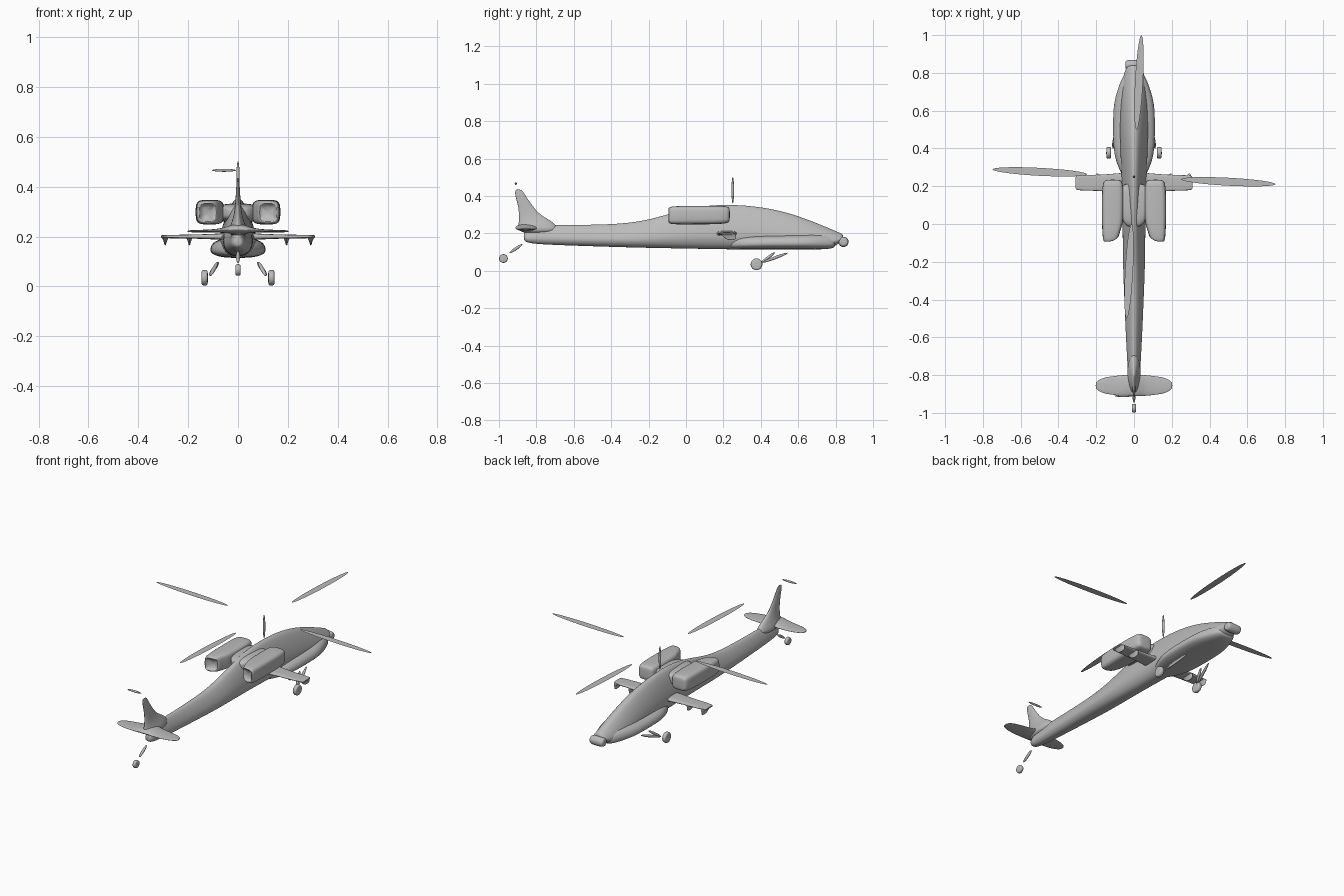
import bpy, bmesh, math
from mathutils import Vector

cube = bpy.data.objects.get("Cube")
if cube:
    bpy.data.objects.remove(cube, do_unlink=True)

grey = bpy.data.materials.new("plain grey")
grey.use_nodes = True
grey.diffuse_color = (0.5, 0.5, 0.5, 1)
grey.node_tree.nodes["Principled BSDF"].inputs["Base Color"].default_value = (0.5, 0.5, 0.5, 1)


def finish(name, bm, sub=0):
    bmesh.ops.recalc_face_normals(bm, faces=bm.faces)
    me = bpy.data.meshes.new(name)
    bm.to_mesh(me)
    bm.free()
    me.materials.append(grey)
    ob = bpy.data.objects.new(name, me)
    bpy.context.collection.objects.link(ob)
    if sub:
        ob.modifiers.new("smooth", "SUBSURF").levels = sub
        ob.modifiers["smooth"].render_levels = sub
    bpy.ops.object.select_all(action="DESELECT")
    ob.select_set(True)
    bpy.context.view_layer.objects.active = ob
    bpy.ops.object.shade_smooth_by_angle(angle=math.radians(50))
    return ob


def loft(name, axis, rows, square=1.0, taper=0.0, sides=20):
    """Rows: position along axis, then centre pair and half-size pair of the other axes."""
    bm = bmesh.new()
    rings = []
    for s, c1, c2, h1, h2 in rows:
        ring = []
        for i in range(sides):
            a = math.tau * i / sides
            u, v = (math.copysign(abs(t) ** square, t) for t in (math.cos(a), math.sin(a)))
            p = [c1 + h1 * u * (1 - taper * max(v, -0.3)), c2 + h2 * v]
            p.insert("xyz".index(axis), s)
            ring.append(bm.verts.new(p))
        rings.append(ring)
    for a, b in zip(rings, rings[1:]):
        for i in range(sides):
            j = (i + 1) % sides
            bm.faces.new((a[i], a[j], b[j], b[i]))
    bm.faces.new(rings[0])
    bm.faces.new(rings[-1])
    return finish(name, bm, 2)


def spindle(name, a, b, r):
    """Slim ellipsoid between two points."""
    a, b = Vector(a), Vector(b)
    bm = bmesh.new()
    bmesh.ops.create_uvsphere(bm, u_segments=12, v_segments=10, radius=1)
    q = (b - a).to_track_quat("Z", "Y")
    for v in bm.verts:
        v.co = q @ Vector((v.co.x * r, v.co.y * r, v.co.z * (b - a).length / 2)) + (a + b) / 2
    return finish(name, bm)


def drum(name, centre, r, half):
    """Rounded cylinder lying along x."""
    x, y, z = centre
    rows = [(x + half * t, y, z, r * k, r * k) for t, k in
            ((-1, .6), (-.9, .9), (-.5, 1.03), (.5, 1.03), (.9, .9), (1, .6))]
    return loft(name, "x", rows)


def body_rows(table):
    return [(y, 0, (lo + hi) / 2, w, (hi - lo) / 2) for y, w, lo, hi in table]


# Fuselage and tail boom: y, half width, bottom, top
loft("fuselage", "y", body_rows([
    (.84, .028, .17, .195), (.825, .04, .15, .202), (.78, .055, .122, .222),
    (.68, .066, .114, .264), (.55, .07, .113, .312), (.4, .068, .113, .344),
    (.25, .062, .113, .356), (.1, .058, .116, .352), (-.05, .056, .119, .318),
    (-.2, .055, .122, .272), (-.35, .05, .126, .25), (-.6, .04, .134, .245),
    (-.8, .03, .142, .245), (-.855, .024, .152, .22), (-.868, .012, .165, .205)]),
    square=.8, taper=.5)

# Low side fairings
loft("side_fairings", "y", body_rows([
    (.8, .045, .13, .175), (.78, .06, .118, .19), (.72, .085, .114, .2), (.64, .108, .114, .198),
    (.55, .112, .114, .196), (.42, .111, .114, .194), (.34, .1, .114, .19),
    (.27, .07, .116, .185), (.22, .04, .12, .175)]), square=.75, taper=.1)

# Saddle joining the engines to the spine
loft("engine_saddle", "y", body_rows([
    (.215, .05, .27, .32), (.19, .085, .255, .332), (.1, .085, .255, .334),
    (.02, .07, .262, .33), (-.02, .03, .275, .315)]), square=.6)

# Fin and stabiliser
loft("tail_fin", "z", [
    (.2, 0, -.79, .028, .09), (.225, 0, -.79, .04, .11), (.26, 0, -.8, .024, .095),
    (.3, 0, -.838, .014, .055), (.35, 0, -.86, .01, .038), (.4, 0, -.885, .007, .028),
    (.425, 0, -.893, .005, .022), (.435, 0, -.897, .003, .012)])
half = [(.203, .008, .003), (.196, .026, .004), (.16, .043, .005),
        (.1, .052, .006), (.05, .056, .011), (.02, .058, .02)]
stab = [(x, -.855, .219 + hz * .6, hy, hz) for x, hy, hz in half]
loft("stabiliser", "x", stab + [(-r[0],) + r[1:] for r in reversed(stab)])

# Stub wing across the body
loft("stub_wing", "x", [(x, .218, .2, hy, hz) for x, hy, hz in (
    (-.31, .034, .004), (-.305, .041, .007), (-.15, .043, .008), (-.06, .055, .014),
    (.06, .055, .014), (.15, .043, .008), (.305, .041, .007), (.31, .034, .004))], square=.6)

for side, s in (("left", 1), ("right", -1)):
    # Engine pod, with rear end slanting outwards
    pod = loft(side + "_engine", "y", [
        (.235, s * .112, .3, .036, .034), (.225, s * .112, .3, .05, .044),
        (.19, s * .112, .299, .057, .049), (.1, s * .113, .298, .058, .05),
        (0, s * .114, .298, .056, .05), (-.06, s * .118, .297, .049, .049),
        (-.09, s * .121, .297, .042, .045), (-.096, s * .121, .297, .034, .036),
        (-.075, s * .12, .297, .026, .028)], square=.5)
    for v in pod.data.vertices:
        if v.co.y < -.03:
            v.co.y += max(0, .11 - abs(v.co.x)) * .9

    # Weapon pylons flaring into the wing
    for place, x in (("outer", .292), ("inner", .195)):
        loft(f"{side}_{place}_pylon", "z", [
            (.2, s * x, .225, .02, .045), (.193, s * x, .228, .012, .042),
            (.18, s * x, .235, .006, .034), (.164, s * x, .243, .003, .022)], sides=12)

    # Main landing gear
    drum(side + "_main_wheel", (s * .134, .377, .035), .031, .013)
    spindle(side + "_drag_strut", (s * .115, .41, .045), (s * .078, .545, .096), .008)
    spindle(side + "_shock_strut", (s * .112, .4, .042), (s * .082, .475, .098), .008)

# Tail gear and nose turret
drum("tail_wheel", (0, -.976, .066), .023, .011)
spindle("tail_strut", (0, -.945, .095), (0, -.875, .142), .008)
drum("nose_turret", (0, .842, .155), .027, .046)

# Rotors
spindle("rotor_mast", (0, .25, .36), (0, .25, .503), .007)
spindle("tail_rotor_blade", (-.104, -.91, .466), (-.008, -.91, .466), .006)
for k in range(4):
    ang = math.radians(90 * k - 3)
    bm = bmesh.new()
    ring = []
    for i in range(32):
        t = math.tau * i / 32
        u, v = .5 + .25 * math.cos(t), .021 * math.sin(t)
        ring.append(bm.verts.new((u * math.cos(ang) - v * math.sin(ang),
                                  .25 + u * math.sin(ang) + v * math.cos(ang), .485)))
    bm.faces.new(ring)
    finish(f"rotor_blade_{k + 1}", bm)
